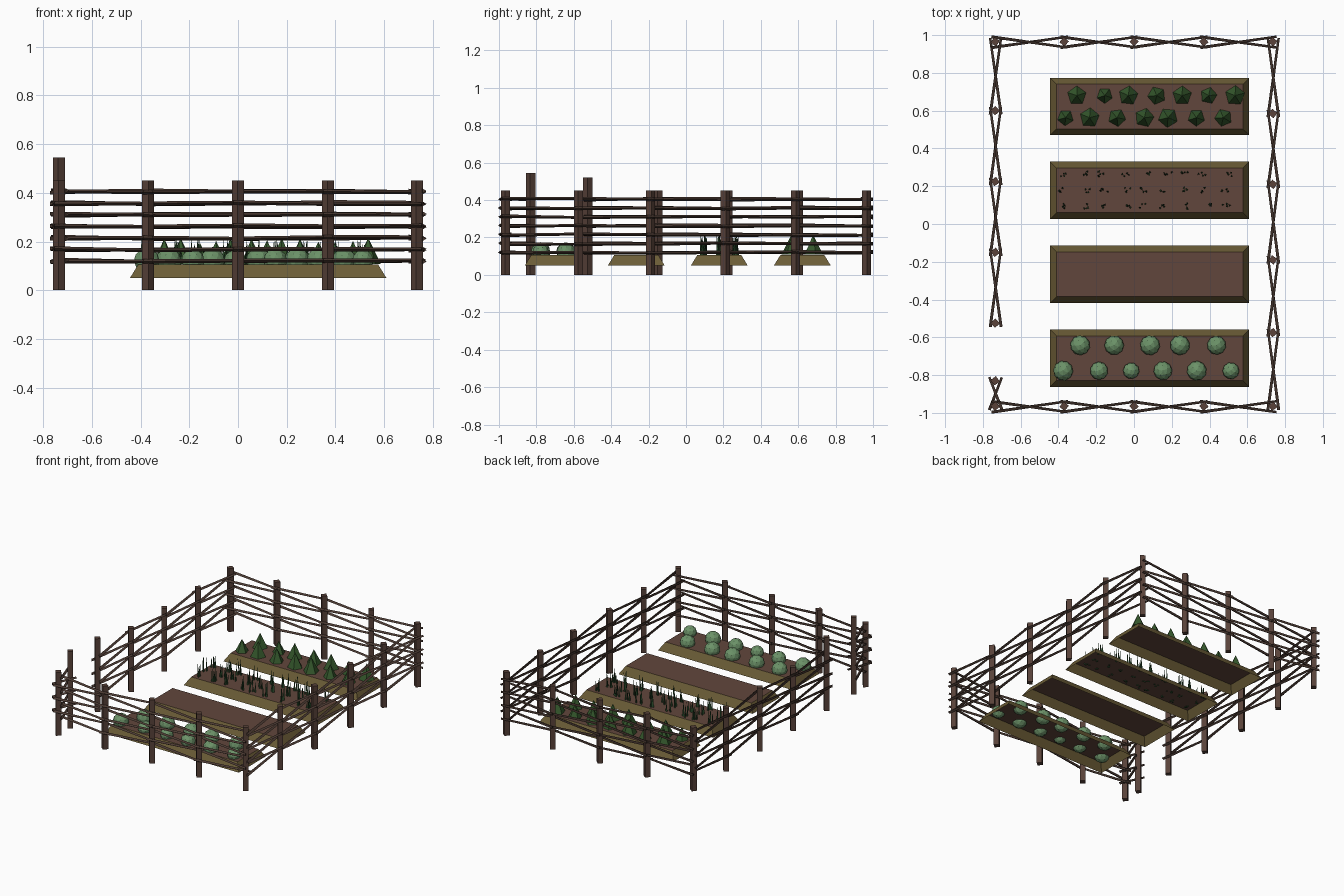
import bpy, bmesh, math, random
from mathutils import Vector, Matrix

random.seed(4)
if "Cube" in bpy.data.objects:
    bpy.data.objects.remove(bpy.data.objects["Cube"])


def material(name, color):
    m = bpy.data.materials.new(name)
    m.use_nodes = True
    m.diffuse_color = (*color, 1)
    m.node_tree.nodes["Principled BSDF"].inputs["Base Color"].default_value = (*color, 1)
    return m


WOOD = material("post wood", (0.100, 0.055, 0.042))
RAIL = material("rail wood", (0.070, 0.042, 0.032))
SOIL = material("soil", (0.120, 0.062, 0.045))
BANK = material("bed bank", (0.150, 0.110, 0.038))
LEAF = material("bush green", (0.036, 0.100, 0.026))
SHOOT = material("shoot green", (0.022, 0.070, 0.024))
CABBAGE = material("cabbage green", (0.150, 0.290, 0.140))


def finish(name, bm, *mats):
    mesh = bpy.data.meshes.new(name)
    bm.to_mesh(mesh)
    bm.free()
    for m in mats:
        mesh.materials.append(m)
    ob = bpy.data.objects.new(name, mesh)
    bpy.context.collection.objects.link(ob)
    return ob


def rod(bm, a, b, r1, r2, sides, spin=0.0):
    """Straight prism or cone running from a to b."""
    a, b = Vector(a), Vector(b)
    d = b - a
    if abs(d.z) > 0.5 * d.length:
        rot = d.to_track_quat('Z', 'Y').to_matrix().to_4x4()
    else:
        z = d.normalized()
        x = Vector((0, 0, 1)).cross(z).normalized()
        rot = Matrix((x, z.cross(x), z)).transposed().to_4x4()
    mat = Matrix.Translation((a + b) / 2) @ rot @ Matrix.Rotation(spin, 4, 'Z')
    bmesh.ops.create_cone(bm, cap_ends=True, segments=sides, radius1=r1,
                          radius2=r2, depth=d.length, matrix=mat)


# Fence posts
X, Y = 0.735, 0.965
front = [(x, -Y) for x in (-X, -0.37, 0, 0.37, X)]
back = [(x, Y) for x, _ in front]
right = [(X, y) for y in (-Y, -0.575, -0.19, 0.21, 0.585, Y)]
left = [(-X, y) for y in (-0.525, -0.15, 0.225, 0.6, Y)]
gate = [(-X, -Y), (-X, -0.83)]
heights = {(-X, -0.83): 0.545, (-X, -0.525): 0.52}
bm = bmesh.new()
for x, y in sorted(set(front + back + right + left + gate)):
    top = heights.get((x, y), 0.45)
    rod(bm, (x, y, 0), (x, y, top), 0.025, 0.025, 4, random.uniform(-0.2, 0.2))
finish("fence_posts", bm, WOOD)


# Woven rails, passing the posts on alternating sides
def rails(name, posts, levels=7, reach=0.026):
    bm = bmesh.new()
    along_x = posts[0][1] == posts[1][1]
    for k in range(levels):
        path = []
        for i, (x, y) in enumerate(posts):
            off = reach * (-1) ** (i + k)
            z = 0.12 + 0.0475 * k + random.uniform(-0.004, 0.004)
            path.append((x, y + off, z) if along_x else (x + off, y, z))
        for a, b in zip(path, path[1:]):
            ext = (Vector(b) - Vector(a)).normalized() * 0.02
            rod(bm, Vector(a) - ext, Vector(b) + ext, 0.0105, 0.0085, 3, math.pi / 2)
    finish(name, bm, RAIL)


for name, posts in (("front_rails", front), ("back_rails", back),
                    ("right_rails", right), ("left_rails", left), ("gate_rails", gate)):
    rails(name, posts)


# Raised beds: open-bottomed banks with a soil top
def bed(name, yc):
    bm = bmesh.new()
    cx, hx, hy, inset = 0.083, 0.527, 0.152, 0.034
    rings = []
    for z, s in ((0.05, 0), (0.105, inset)):
        rings.append([bm.verts.new((cx + sx * (hx - s), yc + sy * (hy - s), z))
                      for sx, sy in ((-1, -1), (1, -1), (1, 1), (-1, 1))])
    lo, hi = rings
    for i in range(4):
        j = (i + 1) % 4
        bm.faces.new((lo[i], lo[j], hi[j], hi[i]))
    bm.faces.new(hi).material_index = 1
    finish(name, bm, BANK, SOIL)


for name, yc in (("cabbage_bed", -0.71), ("empty_bed", -0.266),
                 ("shoot_bed", 0.178), ("bush_bed", 0.622)):
    bed(name, yc)

# Cabbages
bm = bmesh.new()
for y, xs in ((-0.642, (-0.285, -0.105, 0.085, 0.243, 0.437)),
              (-0.777, (-0.375, -0.185, -0.015, 0.153, 0.332, 0.513))):
    for x in xs:
        r = random.uniform(0.043, 0.054)
        m = Matrix.Translation((x, y, 0.122)) @ Matrix.Rotation(random.random() * 6, 4, 'Z')
        bmesh.ops.create_icosphere(bm, subdivisions=2, radius=r, matrix=m)
finish("cabbages", bm, CABBAGE)

# Pointed bushes
bm = bmesh.new()
for y, xs in ((0.68, (-0.303, -0.155, -0.03, 0.12, 0.255, 0.395, 0.535)),
              (0.563, (-0.363, -0.235, -0.09, 0.055, 0.18, 0.33, 0.473))):
    for x in xs:
        r = random.uniform(0.042, 0.054)
        rod(bm, (x, y, 0.108), (x, y, 0.108 + 2.0 * r), r, 0, 5, random.random() * 6)
finish("pointed_bushes", bm, LEAF)

# Thin shoots in small clumps
bm = bmesh.new()
for y in (0.093, 0.18, 0.265):
    for i in range(9):
        cx = -0.37 + 0.107 * i + random.uniform(-0.02, 0.02)
        for _ in range(4):
            x, yy = cx + random.uniform(-0.02, 0.02), y + random.uniform(-0.014, 0.014)
            tip = (x + random.uniform(-0.008, 0.008), yy + random.uniform(-0.008, 0.008),
                   random.uniform(0.17, 0.225))
            rod(bm, (x, yy, 0.1), tip, 0.007, 0, 3, random.random() * 6)
finish("shoots", bm, SHOOT)
